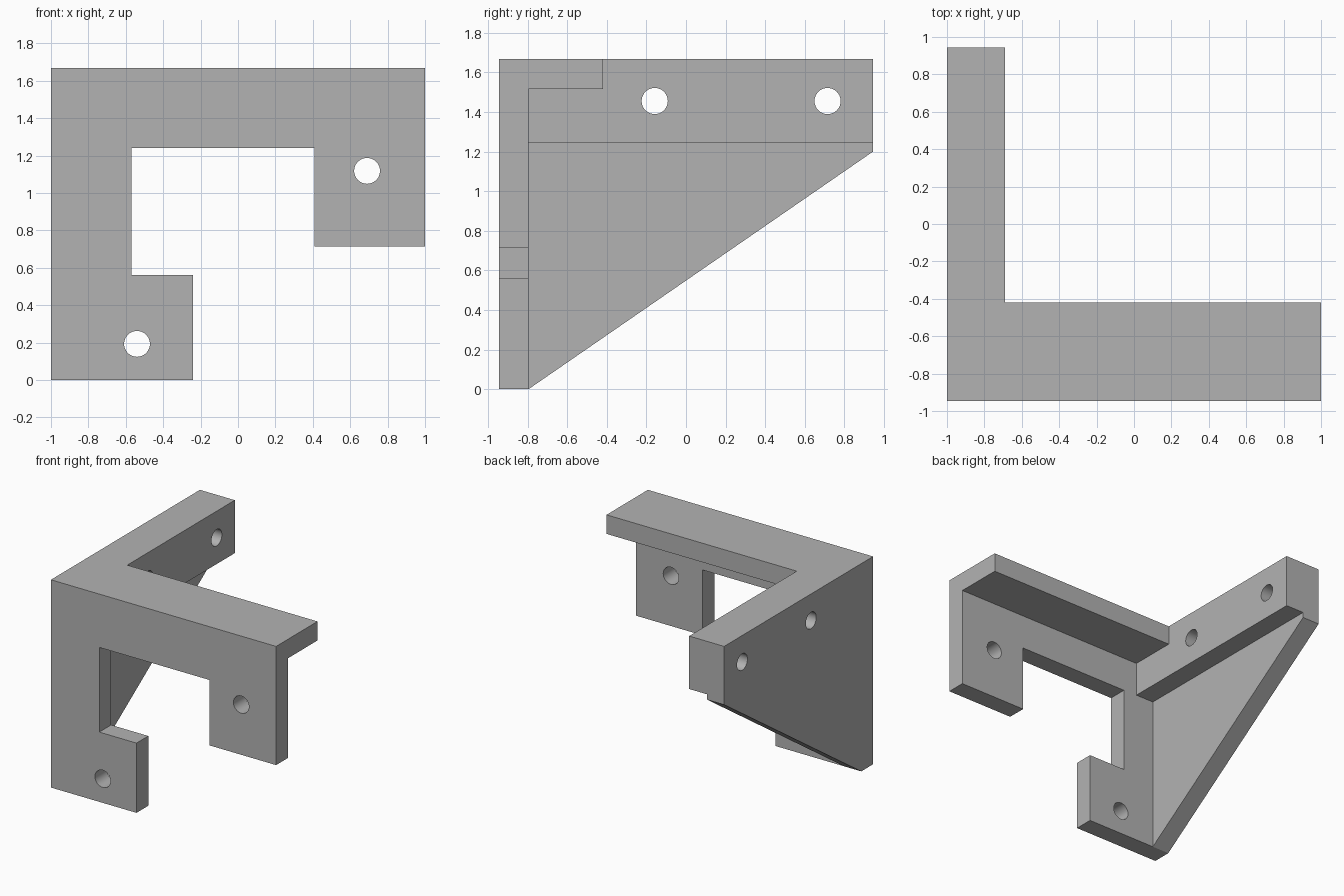
import bpy, bmesh, math
from mathutils import Matrix, Vector

cube = bpy.data.objects.get("Cube")
if cube:
    bpy.data.objects.remove(cube, do_unlink=True)

grey = bpy.data.materials.new("plain grey")
grey.use_nodes = True
colour = (0.45, 0.45, 0.45, 1)
grey.diffuse_color = colour
grey.node_tree.nodes["Principled BSDF"].inputs["Base Color"].default_value = colour


def prism(name, points, axis, start, end):
    """Extrude a profile along x (points are y, z) or y (points are x, z)."""
    bm = bmesh.new()
    place = (lambda a, b: (start, a, b)) if axis == "x" else (lambda a, b: (a, start, b))
    face = bm.faces.new([bm.verts.new(place(a, b)) for a, b in points])
    step = Vector((end - start, 0, 0)) if axis == "x" else Vector((0, end - start, 0))
    extruded = bmesh.ops.extrude_face_region(bm, geom=[face])["geom"]
    bmesh.ops.translate(bm, vec=step, verts=[g for g in extruded if isinstance(g, bmesh.types.BMVert)])
    bmesh.ops.recalc_face_normals(bm, faces=bm.faces)
    return finish(name, bm)


def drill(name, centre, axis, radius):
    bm = bmesh.new()
    turn = Matrix.Rotation(math.pi / 2, 4, "Y" if axis == "x" else "X")
    bmesh.ops.create_cone(bm, cap_ends=True, segments=48, radius1=radius, radius2=radius,
                          depth=0.8, matrix=Matrix.Translation(centre) @ turn)
    return finish(name, bm)


def finish(name, bm):
    mesh = bpy.data.meshes.new(name)
    bm.to_mesh(mesh)
    bm.free()
    mesh.materials.append(grey)
    obj = bpy.data.objects.new(name, mesh)
    bpy.context.collection.objects.link(obj)
    return obj


def rect(a0, b0, a1, b1):
    return [(a0, b0), (a1, b0), (a1, b1), (a0, b1)]


FRONT, INNER, BACK, TOP = -0.945, -0.795, 0.945, 1.668

# Front plate with its two mounting tabs
bracket = prism("corner_bracket", [
    (-1, 0), (-0.24, 0), (-0.24, 0.56), (-0.57, 0.56), (-0.57, 1.24),
    (0.41, 1.24), (0.41, 0.715), (1, 0.715), (1, TOP), (-1, TOP)], "y", FRONT, INNER)

# Top flange, side rail and tapering side web
additions = [
    prism("top_flange", rect(INNER, 1.515, -0.42, TOP), "x", -1, 1),
    prism("side_rail", rect(INNER, 1.243, BACK, TOP), "x", -1, -0.69),
    prism("side_web", [(INNER, 0), (BACK, 1.2), (BACK, TOP), (INNER, TOP)], "x", -1, -0.85),
]

# Screw holes through the tabs and the rail
holes = [drill("tab_hole", (x, -0.87, z), "y", 0.069) for x, z in ((0.69, 1.118), (-0.54, 0.193))]
holes += [drill("rail_hole", (-0.85, y, 1.455), "x", 0.066) for y in (-0.158, 0.715)]

# Join everything into one solid
bpy.context.view_layer.objects.active = bracket
for helpers, operation in ((additions, "UNION"), (holes, "DIFFERENCE")):
    for helper in helpers:
        mod = bracket.modifiers.new(helper.name, "BOOLEAN")
        mod.operation, mod.solver, mod.object = operation, "EXACT", helper
        bpy.ops.object.modifier_apply(modifier=mod.name)
        bpy.data.objects.remove(helper, do_unlink=True)

# Smooth hole walls, sharp edges elsewhere
bpy.ops.object.select_all(action="DESELECT")
bracket.select_set(True)
bpy.ops.object.shade_smooth_by_angle(angle=math.radians(25))
